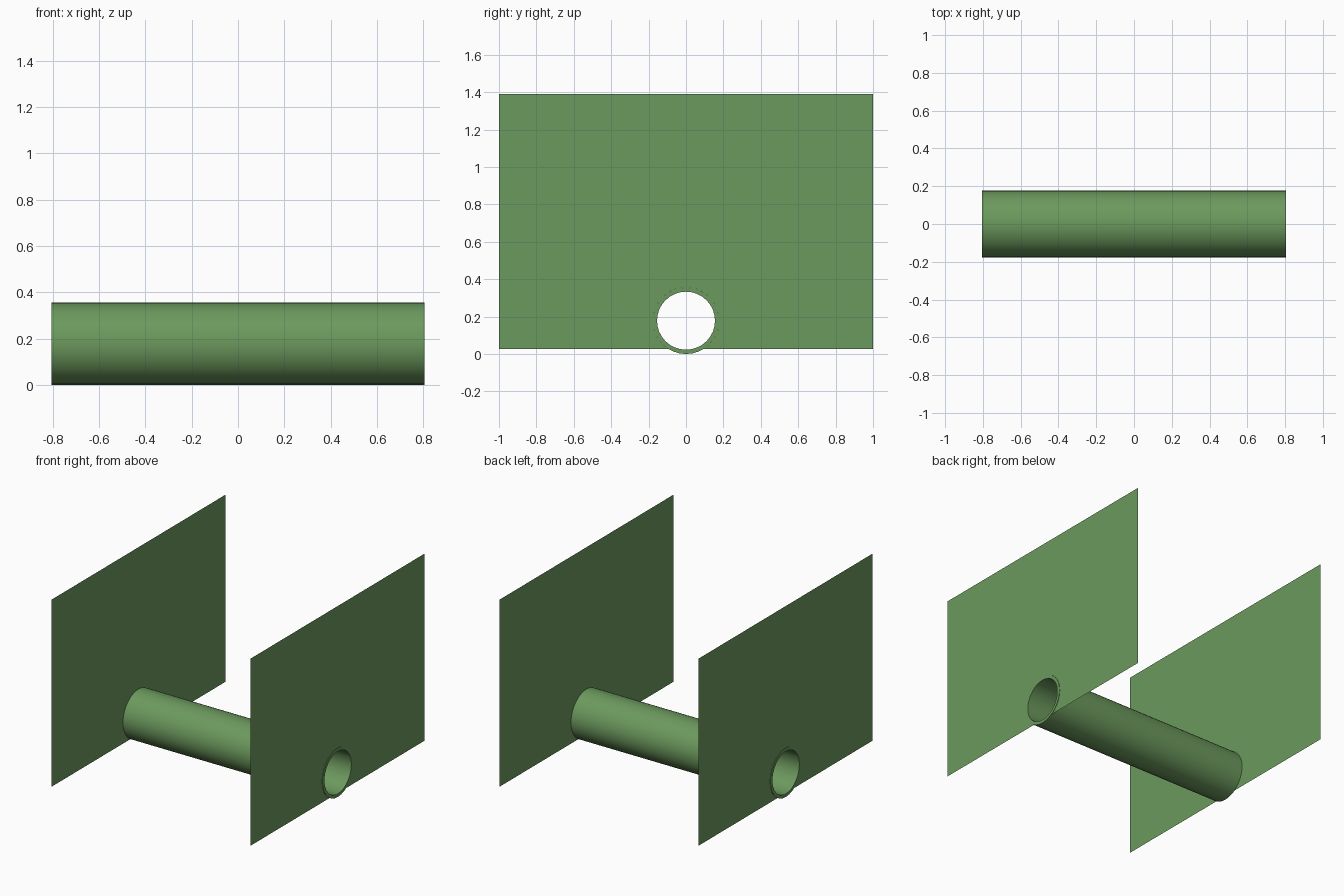
import bpy
import bmesh
import math

if "Cube" in bpy.data.objects:
    bpy.data.objects.remove(bpy.data.objects["Cube"])

R_OUT, R_IN, HALF_LEN = 0.178, 0.155, 0.806
WALL_X, WALL_BOTTOM, WALL_TOP = 0.803, 0.026, 1.39
SIDES = 32

mat = bpy.data.materials.new("green")
mat.diffuse_color = (0.15, 0.32, 0.11, 1)
mat.use_nodes = True
mat.node_tree.nodes["Principled BSDF"].inputs["Base Color"].default_value = mat.diffuse_color


def make_object(name, bm):
    mesh = bpy.data.meshes.new(name)
    bm.to_mesh(mesh)
    bm.free()
    mesh.materials.append(mat)
    obj = bpy.data.objects.new(name, mesh)
    bpy.context.collection.objects.link(obj)
    return obj


# Hollow pipe: a rectangular wall section swept round the x axis
bm = bmesh.new()
section = [(-HALF_LEN, R_OUT), (HALF_LEN, R_OUT), (HALF_LEN, R_IN), (-HALF_LEN, R_IN)]
rings = []
for i in range(SIDES):
    a = 2 * math.pi * i / SIDES
    rings.append([bm.verts.new((x, r * math.cos(a), R_OUT + r * math.sin(a)))
                  for x, r in section])
for i in range(SIDES):
    p, q = rings[i], rings[(i + 1) % SIDES]
    for k in range(4):
        n = (k + 1) % 4
        bm.faces.new((p[k], p[n], q[n], q[k]))
bmesh.ops.recalc_face_normals(bm, faces=bm.faces)
pipe = make_object("pipe", bm)
bpy.context.view_layer.objects.active = pipe
pipe.select_set(True)
bpy.ops.object.shade_smooth_by_angle(angle=math.radians(30))


# Thin end walls, notched where the pipe passes through the bottom edge
def end_wall(name, x):
    bm = bmesh.new()
    start = math.asin((WALL_BOTTOM - R_OUT) / R_OUT)
    sweep = math.pi - 2 * start
    arch = [(R_OUT * math.cos(start + sweep * i / SIDES),
             R_OUT + R_OUT * math.sin(start + sweep * i / SIDES))
            for i in range(SIDES + 1)]
    outline = arch + [(-1, WALL_BOTTOM), (-1, WALL_TOP), (1, WALL_TOP), (1, WALL_BOTTOM)]
    face = bm.faces.new([bm.verts.new((x, y, z)) for y, z in outline])
    face.normal_update()
    if face.normal.x * x < 0:
        face.normal_flip()
    bmesh.ops.triangulate(bm, faces=[face])
    return make_object(name, bm)


end_wall("right_wall", WALL_X)
end_wall("left_wall", -WALL_X)
